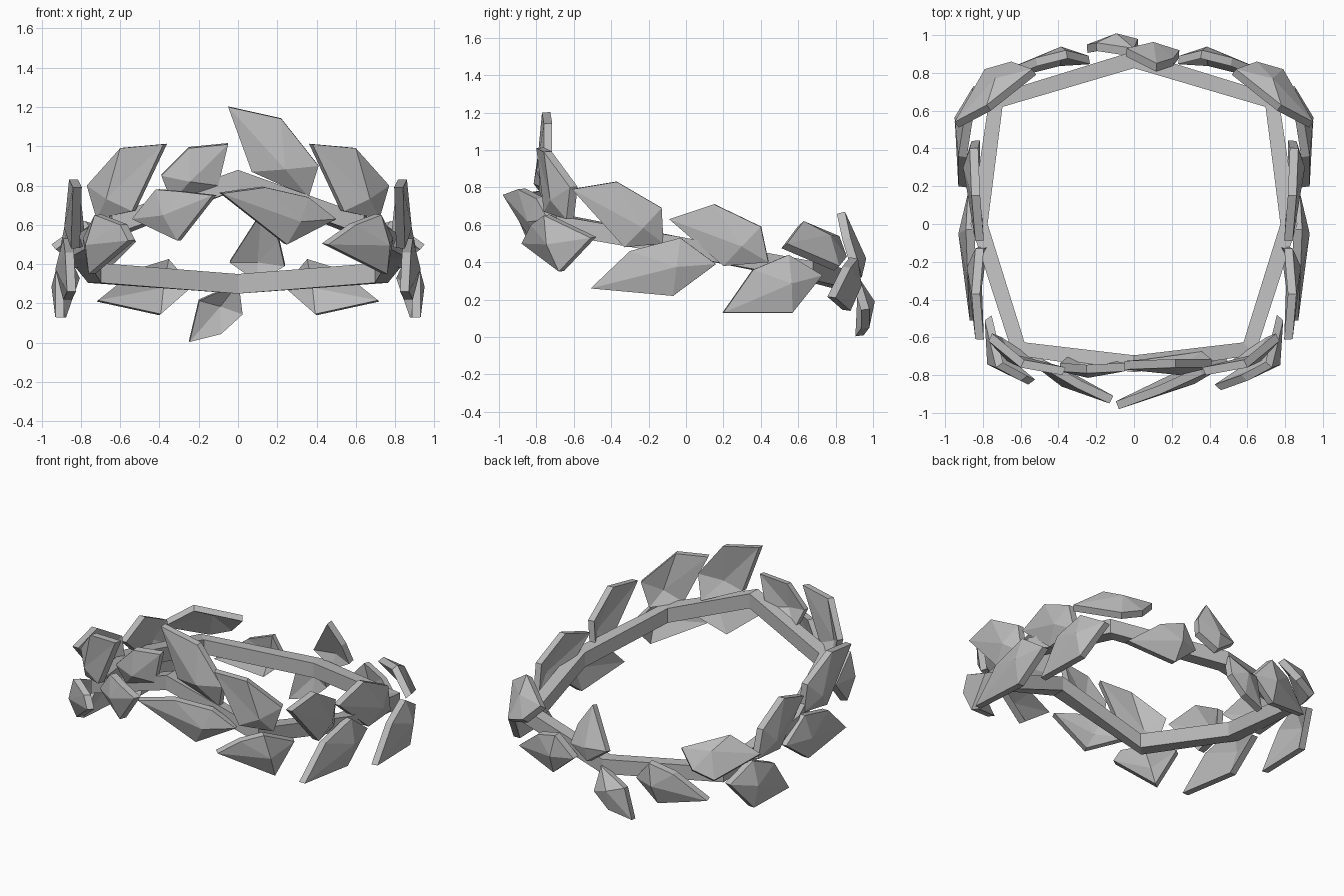
import bpy
import bmesh
from mathutils import Vector

cube = bpy.data.objects.get("Cube")
if cube:
    bpy.data.objects.remove(cube)

THICKNESS = .045
BULGE = .04

stone = bpy.data.materials.new("stone_grey")
stone.use_nodes = True
stone.diffuse_color = (.5, .5, .5, 1)
stone.node_tree.nodes["Principled BSDF"].inputs["Base Color"].default_value = stone.diffuse_color


def finish(bm, name):
    """Turn a bmesh into a flat shaded object in the scene."""
    bmesh.ops.recalc_face_normals(bm, faces=bm.faces)
    mesh = bpy.data.meshes.new(name)
    bm.to_mesh(mesh)
    bm.free()
    mesh.materials.append(stone)
    obj = bpy.data.objects.new(name, mesh)
    bpy.context.collection.objects.link(obj)
    return obj


def leaf(name, tip, shoulder, wide, base, other_wide):
    """A thick folded leaf: an outline raised to one apex on the outer side."""
    outline = [Vector(p) for p in (tip, shoulder, wide, base, other_wide)]
    centre = sum(outline, Vector()) / len(outline)
    normal = Vector()
    for a, b in zip(outline, outline[1:] + outline[:1]):
        normal += (a - centre).cross(b - centre)
    normal.normalize()
    if normal.dot(Vector((centre.x, centre.y, 0))) < 0:
        normal.negate()
    apex = (outline[2] + outline[4]) / 2 + normal * BULGE

    bm = bmesh.new()
    layers = []
    for depth in (0, THICKNESS):
        rim = [bm.verts.new(p - normal * depth) for p in outline]
        top = bm.verts.new(apex - normal * depth)
        layers.append(rim)
        for a, b in zip(rim, rim[1:] + rim[:1]):
            bm.faces.new((a, b, top))
    outer, inner = layers
    for i in range(len(outer)):
        j = (i + 1) % len(outer)
        bm.faces.new((outer[i], outer[j], inner[j], inner[i]))
    return finish(bm, name)


def leaf_pair(name, *points):
    """The same leaf on the left and mirrored on the right."""
    leaf("left_" + name, *points)
    leaf("right_" + name, *[(-x, y, z) for x, y, z in points])


def band(name, path, half_width, half_height):
    """A closed band with a square section along the path."""
    bm = bmesh.new()
    sections = []
    for p in path:
        p = Vector(p)
        out = Vector((p.x, p.y, 0)).normalized() * half_width
        up = Vector((0, 0, half_height))
        sections.append([bm.verts.new(q) for q in
                         (p + out + up, p + out - up, p - out - up, p - out + up)])
    for a, b in zip(sections, sections[1:] + sections[:1]):
        for i in range(4):
            j = (i + 1) % 4
            bm.faces.new((a[i], a[j], b[j], b[i]))
    return finish(bm, name)


# Band, tilted up toward the front
half = [(.73, .65, .355), (.82, 0, .48), (.61, -.66, .6)]
path = [(0, .87, .3)] + half + [(0, -.74, .83)]
path += [(-x, y, z) for x, y, z in reversed(half)]
band("wreath_band", path, .045, .05)

# Side leaves
leaf_pair("front_upper_side_leaf", (.84, -.61, .79), (.86, -.37, .83),
          (.84, -.13, .69), (.82, -.12, .5), (.85, -.33, .48))
leaf_pair("rear_upper_side_leaf", (.84, -.09, .63), (.86, .15, .71),
          (.87, .4, .59), (.86, .44, .4), (.86, .2, .38))
leaf_pair("front_lower_side_leaf", (.87, -.51, .26), (.88, -.3, .46),
          (.89, -.03, .53), (.88, .16, .39), (.89, -.07, .22))
leaf_pair("rear_lower_side_leaf", (.93, .2, .13), (.93, .36, .36),
          (.9, .55, .44), (.85, .73, .33), (.92, .57, .13))

# Back corner leaves
leaf_pair("back_corner_leaf", (.95, .54, .5), (.79, .82, .38),
          (.65, .86, .43), (.54, .82, .54), (.78, .63, .62))
leaf_pair("back_lower_leaf", (.72, .8, .21), (.52, .88, .37),
          (.36, .92, .42), (.24, .89, .28), (.4, .88, .14))

# Back centre leaves
leaf("back_drooping_leaf", (-.25, .95, .01), (-.09, .98, .05),
     (.02, .98, .15), (0, .93, .31), (-.2, .96, .22))
leaf("back_upright_leaf", (.12, .85, .67), (.21, .88, .53),
     (.24, .92, .4), (.1, .94, .32), (-.04, .93, .42))

# Front corner leaves
leaf_pair("front_corner_leaf", (.38, -.8, 1.01), (.6, -.76, .99),
          (.77, -.62, .8), (.72, -.64, .63), (.54, -.76, .67))
corner = [(.6, -.83, .6), (.73, -.76, .65), (.79, -.51, .53), (.76, -.68, .35)]
leaf("left_front_low_leaf", (.46, -.88, .5), *corner)
leaf("right_front_low_leaf", (-.56, -.85, .52), *[(-x, y, z) for x, y, z in corner])

# Front centre leaves
leaf("front_tall_leaf", (-.05, -.77, 1.2), (.22, -.76, 1.14),
     (.41, -.76, .9), (.36, -.72, .74), (.07, -.76, .87))
leaf("front_short_leaf", (-.05, -.78, 1.01), (-.25, -.79, .99),
     (-.39, -.78, .85), (-.34, -.74, .72), (-.1, -.77, .8))
leaf("left_front_pointing_leaf", (-.08, -.98, .76), (.14, -.9, .79),
     (.36, -.8, .74), (.5, -.74, .63), (.25, -.82, .5))
leaf("right_front_pointing_leaf", (-.13, -.95, .75), (-.3, -.87, .77),
     (-.42, -.8, .78), (-.54, -.74, .63), (-.31, -.85, .52))
